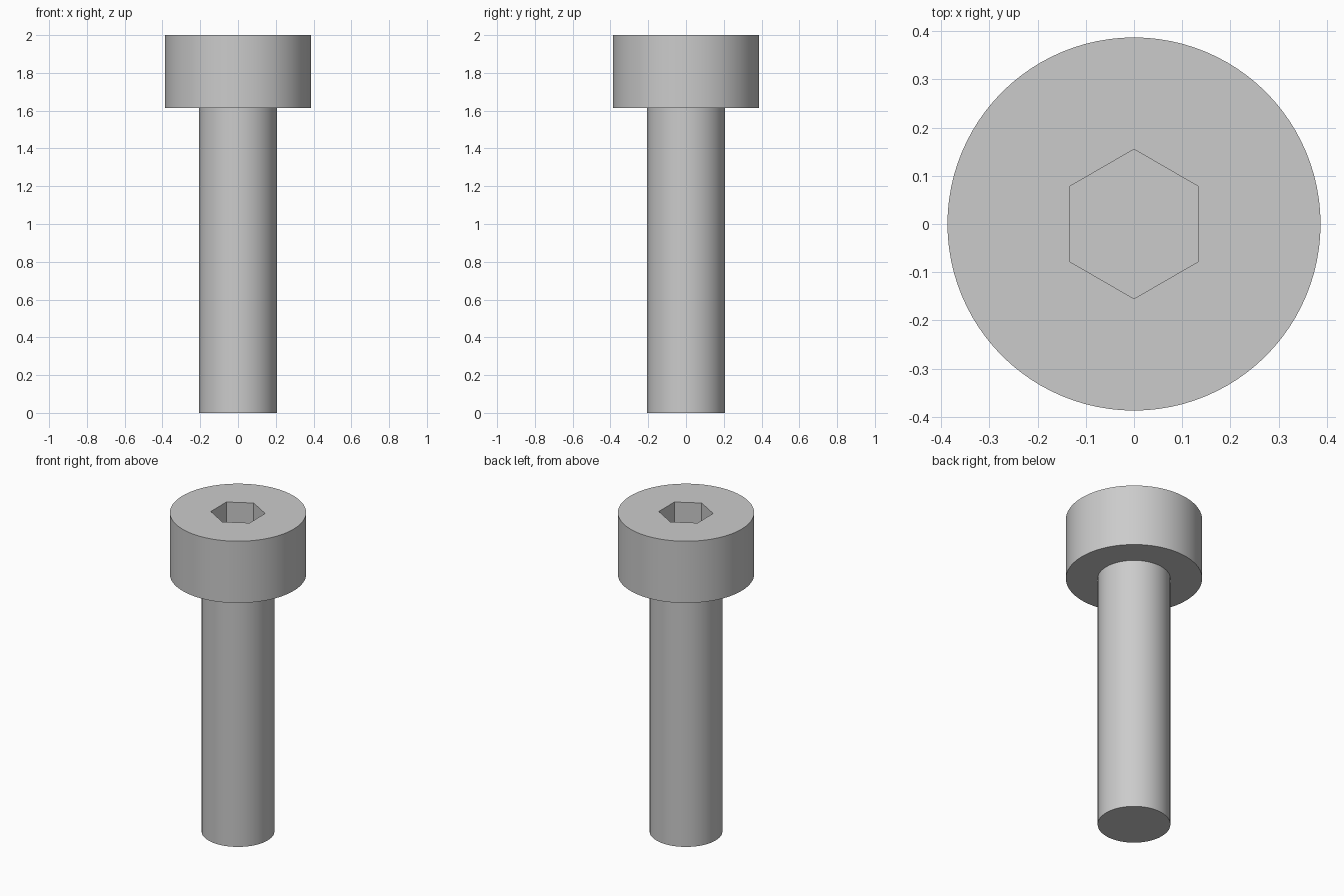
import bpy
import math

SEGMENTS = 96
HEIGHT = 2.0
HEAD_HEIGHT = 0.387
HEAD_RADIUS = 0.387
SHANK_RADIUS = 0.2065
SOCKET_RADIUS = 0.155
SOCKET_DEPTH = 0.2

cube = bpy.data.objects.get("Cube")
if cube:
    bpy.data.objects.remove(cube, do_unlink=True)

# Single grey metal
steel = bpy.data.materials.new("grey steel")
steel.use_nodes = True
colour = (0.6, 0.6, 0.6, 1.0)
steel.diffuse_color = colour
steel.node_tree.nodes["Principled BSDF"].inputs["Base Color"].default_value = colour


def cylinder(name, radius, bottom, top, sides=SEGMENTS):
    """Upright prism on the z axis between two heights."""
    bpy.ops.mesh.primitive_cylinder_add(
        vertices=sides, radius=radius, depth=top - bottom,
        location=(0, 0, (top + bottom) / 2))
    obj = bpy.context.object
    obj.name = name
    obj.data.materials.append(steel)
    return obj


def cut(target, cutter):
    """Subtract the cutter from the target and discard the cutter."""
    mod = target.modifiers.new("socket", 'BOOLEAN')
    mod.operation = 'DIFFERENCE'
    mod.solver = 'EXACT'
    mod.object = cutter
    bpy.ops.object.select_all(action='DESELECT')
    target.select_set(True)
    bpy.context.view_layer.objects.active = target
    bpy.ops.object.modifier_apply(modifier=mod.name)
    bpy.data.objects.remove(cutter, do_unlink=True)


# Plain round shank and wide cylindrical head
underside = HEIGHT - HEAD_HEIGHT
shank = cylinder("shank", SHANK_RADIUS, 0, underside)
head = cylinder("head", HEAD_RADIUS, underside, HEIGHT)

# Hexagonal key socket, with corners pointing to the front and back
socket = cylinder("socket_cutter", SOCKET_RADIUS,
                  HEIGHT - SOCKET_DEPTH, HEIGHT + SOCKET_DEPTH, sides=6)
socket.hide_render = True
cut(head, socket)

# Smooth round walls, crisp rims and socket corners
for part in (shank, head):
    bpy.ops.object.select_all(action='DESELECT')
    part.select_set(True)
    bpy.context.view_layer.objects.active = part
    bpy.ops.object.shade_smooth_by_angle(angle=math.radians(30))
